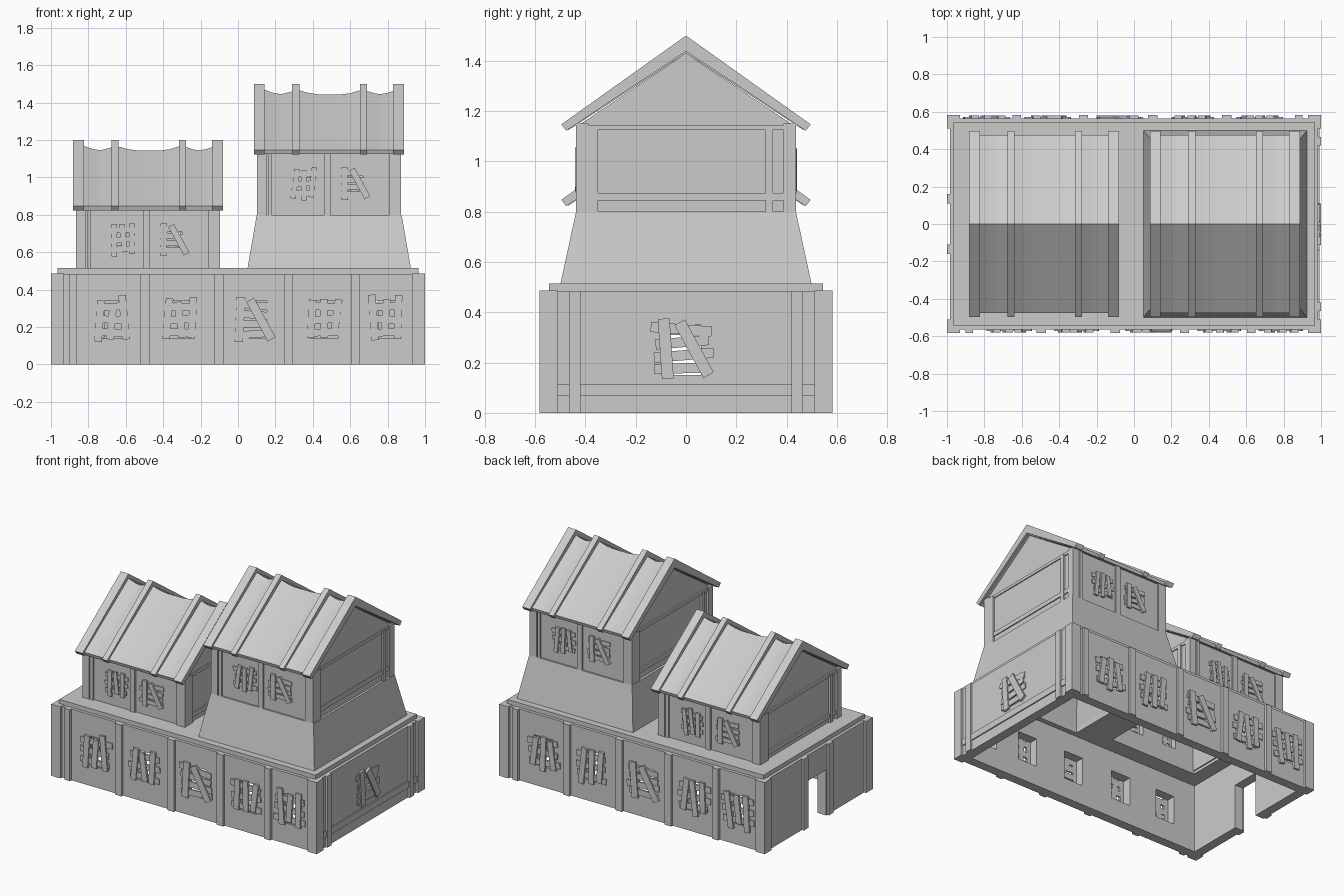
import bpy, bmesh, math, random
from mathutils import Matrix, Vector

if "Cube" in bpy.data.objects:
    bpy.data.objects.remove(bpy.data.objects["Cube"])

random.seed(4)


def make(name, verts, faces, mat=None):
    bm = bmesh.new()
    vs = [bm.verts.new(mat @ Vector(v) if mat else v) for v in verts]
    for f in faces:
        bm.faces.new([vs[i] for i in f])
    bmesh.ops.recalc_face_normals(bm, faces=bm.faces)
    me = bpy.data.meshes.new(name)
    bm.to_mesh(me)
    bm.free()
    ob = bpy.data.objects.new(name, me)
    bpy.context.collection.objects.link(ob)
    return ob


def loft(name, rings, mat=None):
    """Stack of rectangles (x0, x1, y0, y1, z)."""
    verts, faces = [], []
    for x0, x1, y0, y1, z in rings:
        verts += [(x0, y0, z), (x1, y0, z), (x1, y1, z), (x0, y1, z)]
    n = len(verts)
    for k in range(0, n - 4, 4):
        for i in range(4):
            j = (i + 1) % 4
            faces.append((k + i, k + j, k + 4 + j, k + 4 + i))
    faces += [(3, 2, 1, 0), (n - 4, n - 3, n - 2, n - 1)]
    return make(name, verts, faces, mat)


def box(name, x0, x1, y0, y1, z0, z1, mat=None):
    return loft(name, [(x0, x1, y0, y1, z0), (x0, x1, y0, y1, z1)], mat)


def prism(name, pts, x0, x1):
    """Extrude a (y, z) outline along x."""
    n = len(pts)
    verts = [(x, y, z) for x in (x0, x1) for y, z in pts]
    faces = [tuple(range(n)), tuple(range(n, 2 * n))]
    faces += [(i, (i + 1) % n, n + (i + 1) % n, n + i) for i in range(n)]
    return make(name, verts, faces)


def cut(ob, cutters):
    for c in cutters:
        m = ob.modifiers.new("cut", 'BOOLEAN')
        m.operation, m.solver, m.object = 'DIFFERENCE', 'EXACT', c
        bpy.context.view_layer.objects.active = ob
        bpy.ops.object.modifier_apply(modifier=m.name)
        bpy.data.objects.remove(c)


def boards(x, y, z, turn, size, style):
    """Crooked boards nailed over a window; local -y points outwards."""
    base = Matrix.Translation((x, y, z)) @ Matrix.Rotation(turn, 4, 'Z')

    def board(u, v, length, width, ang, depth):
        m = base @ Matrix.Translation((u, 0, v)) @ Matrix.Rotation(-ang, 4, 'Y')
        l, w = length / 2, width / 2
        box("window_board", -l, l, -depth, 0.004, -w, w, m)

    r = random.uniform
    rows = 4 if style == 'diag' else 3
    for i in range(rows):
        v = (i - (rows - 1) / 2) * size * 0.88 / rows
        board(r(-.04, .04) * size, v, size * r(.9, 1.05), size * .17, r(-.1, .1), .007)
    if style == 'diag':
        board(-size * .3, 0, size * 1.02, size * .2, math.pi / 2 + r(-.06, .1), .014)
        board(size * .18, 0, size * 1.02, size * .2, math.pi / 2 + .5, .016)
    else:
        for i in (-1, 0, 1):
            board(i * size * .28, r(-.06, .06) * size, size * r(.8, 1.05), size * .17,
                  math.pi / 2 + r(-.15, .15), .014)


# hollow base with a stepped top
base = loft("base_walls", [(-.985, .985, -.565, .565, 0), (-.985, .985, -.565, .565, .485),
                           (-.965, .965, -.545, .545, .485), (-.965, .965, -.545, .545, .515)])
holes = [box("cutter", -.92, .92, -.5, .5, -.1, .48),
         box("cutter", -.82, -.145, -.385, .385, .4, .6),
         box("cutter", .085, .89, -.465, .465, .4, .6),
         box("cutter", -1.1, -.85, -.1, .1, -.1, .31),
         box("cutter", .85, 1.1, -.075, .06, .15, .35)]
WINDOWS = [(-.675, 'grid'), (-.31, 'grid'), (.08, 'diag'), (.46, 'grid'), (.79, 'grid')]
for s in (1, -1):
    for wx, style in WINDOWS:
        ya, yb = sorted((-.45 * s, -.7 * s))
        holes.append(box("cutter", s * wx - .075, s * wx + .075, ya, yb, .14, .34))
        boards(s * wx, -s * .565, .24, 0 if s == 1 else math.pi, .235, style)
cut(base, holes)
boards(.985, -.01, .255, math.pi / 2, .235, 'diag')

# posts on the long walls (the back is the front turned half round)
for s in (1, -1):
    turn = Matrix.Rotation(0 if s == 1 else math.pi, 4, 'Z')
    for a, b in ((-.9, -.86), (-.52, -.47), (-.125, -.075), (.245, .295), (.605, .65)):
        box("base_post", a, b, -.582, -.555, 0, .485, turn)
    for a in (-1, .93):
        box("corner_post", a, a + .07, -.582, -.51, 0, .487, turn)

# end wall posts, right rail, door posts
for s in (1, -1):
    a, b = sorted((s * .42, s * .465))
    box("end_post", .975, 1, a, b, 0, .485)
    a, b = sorted((s * .11, s * .16))
    box("door_post", -1, -.975, a, b, 0, .485)
box("end_rail", .975, .993, -.51, .51, .07, .115)

# flared tower foot
foot = loft("tower_foot", [(.05, .925, -.5, .5, .51), (.1, .875, -.437, .437, .8)])
cut(foot, [loft("cutter", [(.08, .895, -.47, .47, .5), (.14, .835, -.395, .395, .81)])])

BEAMS = ((.085, .143), (.29, .328), (.652, .69), (.828, .887))
# ridge height along x: sagging sheets between the rafters
RIDGE = ((.1, 1.48), (.143, 1.468), (.19, 1.452), (.23, 1.445), (.29, 1.46), (.328, 1.465),
         (.38, 1.451), (.43, 1.444), (.55, 1.444), (.6, 1.45), (.652, 1.466),
         (.69, 1.462), (.73, 1.449), (.76, 1.445), (.8, 1.452), (.828, 1.462), (.875, 1.48))


def house(dx, dz):
    cx = .487 + dx
    # gabled walls
    body = prism("house_walls", [(-.425, .8 + dz), (.425, .8 + dz), (.425, 1.145 + dz),
                                 (0, 1.43 + dz), (-.425, 1.145 + dz)], .117 + dx, .86 + dx)
    holes = [box("cutter", .155 + dx, .82 + dx, -.385, .385, .7 + dz, 1.12 + dz)]
    for s in (1, -1):
        rot = 0 if s == 1 else math.pi
        for u, style in ((-.134, 'grid'), (.133, 'diag')):
            ya, yb = sorted((-.35 * s, -.5 * s))
            x = cx + s * u
            holes.append(box("cutter", x - .05, x + .05, ya, yb, .905 + dz, 1.025 + dz))
            boards(x, -s * .425, .967 + dz, rot, .17, style)
        # timber frame, turned half round for the far sides
        m = Matrix.Translation((cx, 0, dz)) @ Matrix.Rotation(rot, 4, 'Z')
        for a in (-.385, .335):
            box("house_corner_post", a, a + .05, -.437, -.387, .8, 1.15, m)
        for a, b in ((-.327, -.307), (-.027, .008), (.323, .335)):
            box("house_post", a, b, -.437, -.415, .8, 1.15, m)
        for a, b in ((-.387, -.35), (.317, .345)):
            box("gable_post", .365, .385, a, b, .8, 1.14, m)
        box("gable_rail", .365, .38, -.4, .4, .845, .875, m)
        box("gable_tie_beam", .365, .38, -.43, .43, 1.125, 1.145, m)
    cut(body, holes)

    # rafters
    for a, b in BEAMS:
        prism("roof_rafter", [(-.496, 1.147 + dz), (0, 1.5 + dz), (.496, 1.147 + dz),
                              (.476, 1.122 + dz), (0, 1.438 + dz), (-.476, 1.122 + dz)],
              a + dx, b + dx)

    # roof sheets
    verts, faces = [], []
    for x, z in RIDGE:
        verts += [(x + dx, y, h + dz) for y, h in
                  ((-.475, 1.146), (0, z), (.475, 1.146), (.468, 1.124), (0, 1.43), (-.468, 1.124))]
    n = len(RIDGE)
    for k in range(n - 1):
        for i in range(6):
            j = (i + 1) % 6
            faces.append((6 * k + i, 6 * k + j, 6 * k + 6 + j, 6 * k + 6 + i))
    faces += [tuple(range(6)), tuple(range(6 * n - 6, 6 * n))]
    make("roof_sheet", verts, faces)


house(0, 0)
house(-.967, -.3)
